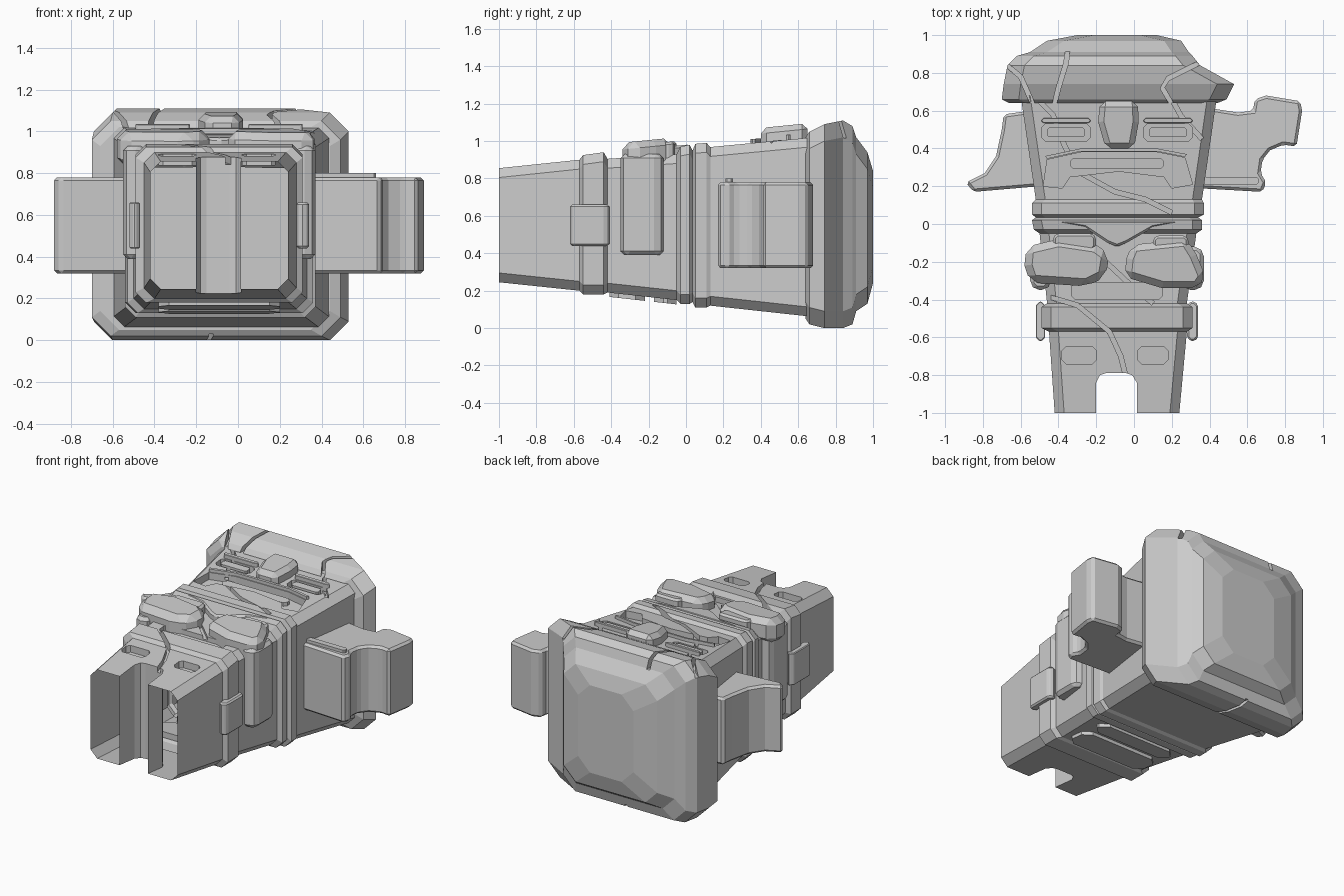
import bpy, bmesh
from mathutils import Vector

if "Cube" in bpy.data.objects:
    bpy.data.objects.remove(bpy.data.objects["Cube"])

stone = bpy.data.materials.new("grey_stone")
stone.use_nodes = True
stone.diffuse_color = (0.6, 0.6, 0.6, 1)
stone.node_tree.nodes["Principled BSDF"].inputs["Base Color"].default_value = (0.6, 0.6, 0.6, 1)


def top(y):
    return 0.955 + 0.1 * y


def under(y):
    return 0.133 - 0.112 * y


def flat(y):
    return 0.0


def hat_top(y):
    return 1.075


def apply_modifier(obj, mod):
    bpy.context.view_layer.objects.active = obj
    bpy.ops.object.modifier_apply(modifier=mod.name)


def finish(name, bm, bevel=0.0):
    bmesh.ops.recalc_face_normals(bm, faces=bm.faces)
    mesh = bpy.data.meshes.new(name)
    bm.to_mesh(mesh)
    bm.free()
    mesh.materials.append(stone)
    obj = bpy.data.objects.new(name, mesh)
    bpy.context.collection.objects.link(obj)
    if bevel:
        mod = obj.modifiers.new("chamfer", 'BEVEL')
        mod.width = bevel
        mod.segments = 1
        mod.limit_method = 'ANGLE'
        apply_modifier(obj, mod)
    return obj


def loft(name, sections, c):
    """Closed loft along y through chamfered rectangles (y, x0, x1, z0, z1)."""
    bm = bmesh.new()
    rings = []
    for y, a, b, lo, hi in sections:
        outline = [(a + c, lo), (b - c, lo), (b, lo + c), (b, hi - c),
                   (b - c, hi), (a + c, hi), (a, hi - c), (a, lo + c)]
        rings.append([bm.verts.new((x, y, z)) for x, z in outline])
    for r, s in zip(rings, rings[1:]):
        for i in range(8):
            j = (i + 1) % 8
            bm.faces.new((r[i], r[j], s[j], s[i]))
    bm.faces.new(rings[0])
    bm.faces.new(rings[-1])
    return finish(name, bm)


def prism(name, pts, lo, hi, base=top, bevel=0.0):
    """Extrude a plan outline upward, following the slope of a base surface."""
    bm = bmesh.new()
    a = [bm.verts.new((x, y, base(y) + lo)) for x, y in pts]
    b = [bm.verts.new((x, y, base(y) + hi)) for x, y in pts]
    bm.faces.new(a)
    bm.faces.new(b)
    for i in range(len(pts)):
        j = (i + 1) % len(pts)
        bm.faces.new((a[i], a[j], b[j], b[i]))
    return finish(name, bm, bevel)


def rect(x0, x1, y0, y1, c=0.02):
    return [(x0 + c, y0), (x1 - c, y0), (x1, y0 + c), (x1, y1 - c),
            (x1 - c, y1), (x0 + c, y1), (x0, y1 - c), (x0, y0 + c)]


def ribbon(path, w):
    """Outline of a tapering crack along a path."""
    p = [Vector(q) for q in path]
    left, right = [], []
    for i, q in enumerate(p):
        d = (p[min(i + 1, len(p) - 1)] - p[max(i - 1, 0)]).normalized()
        n = Vector((-d.y, d.x)) * w
        left.append(tuple(q + n))
        right.append(tuple(q - n))
    return left + right[::-1]


def cut(obj, pts, lo, hi, base=top):
    cutter = prism("cutter", pts, lo, hi, base)
    cutter.hide_render = True
    mod = obj.modifiers.new("cut", 'BOOLEAN')
    mod.operation = 'DIFFERENCE'
    mod.solver = 'EXACT'
    mod.object = cutter
    apply_modifier(obj, mod)
    bpy.data.objects.remove(cutter)


# Tapered body with belt and double waist band
body = loft("stone_body", [
    (-1.0, -.42, .24, .245, .855), (-.57, -.45, .28, .20, .90),
    (-.55, -.49, .31, .18, .925), (-.44, -.49, .31, .18, .94),
    (-.42, -.46, .28, .19, .905), (-.05, -.50, .33, .15, .93),
    (-.03, -.53, .36, .13, .97), (.02, -.54, .36, .13, .98),
    (.035, -.52, .34, .14, .95), (.05, -.54, .37, .11, .985),
    (.11, -.54, .37, .11, .99), (.13, -.52, .36, .12, .968),
    (.68, -.60, .44, .06, 1.02)], .05)

# Slot between the legs
cut(body, [(-.20, -1.1), (.015, -1.1), (.015, -.84), (-.01, -.80),
           (-.04, -.79), (-.15, -.79), (-.18, -.80), (-.20, -.84)], -2, 1, flat and top)

# Recesses: feet, loincloth, eyes
for x0, x1, y0, y1 in [(-.38, -.20, -.74, -.65), (.02, .18, -.74, -.65),
                       (-.33, .15, -.40, -.31), (-.49, -.23, .44, .53),
                       (.05, .31, .44, .53)]:
    cut(body, rect(x0, x1, y0, y1), -.045, .2)

# Downturned mouth
mouth = [(-.46, .34), (-.28, .38), (.12, .38), (.27, .35), (.31, .21), (.20, .19),
         (.16, .25), (-.08, .28), (-.34, .25), (-.38, .19), (-.48, .20)]
cut(body, mouth, -.05, .2)

# Cracks across the face and legs
for path in [
    [(-.55, .70), (-.43, .58), (-.37, .42), (-.30, .28), (-.10, .17), (.06, .13), (.20, .06)],
    [(-.47, -.38), (-.30, -.43), (-.13, -.57), (-.07, -.70), (-.04, -.82)],
    [(-.15, -.20), (0, -.34), (.10, -.42)],
    [(.20, .66), (.25, .57), (.36, .45)],
]:
    cut(body, ribbon(path, .012), -.035, .2)

# Open leg ends
bm = bmesh.new()
bm.from_mesh(body.data)
ends = [f for f in bm.faces if f.calc_center_median().y < -.999]
bmesh.ops.delete(bm, geom=ends, context='FACES')
bm.to_mesh(body.data)
bm.free()

# Heavy headdress with slanted left side and domed back
hat = loft("headdress", [
    (.64, -.66, .44, .05, 1.02), (.66, -.70, .49, .02, 1.05),
    (.74, -.69, .53, .0, 1.09), (.84, -.67, .35, .0, 1.11),
    (.89, -.62, .31, .02, 1.08), (.91, -.55, .29, .09, 1.02),
    (.97, -.46, .25, .13, .94), (1.0, -.30, .12, .24, .84)], .09)
for path in [[(-.34, 1.0), (-.36, .85), (-.40, .72), (-.43, .60)],
             [(-.72, .88), (-.60, .78), (-.52, .60)],
             [(.36, .86), (.18, .77), (.15, .72), (.22, .60)]]:
    cut(hat, ribbon(path, .012), -.06, .3, hat_top)
# Splits in the underside of the headdress
cut(hat, ribbon([(-.12, .6), (-.14, .74), (-.18, .95)], .01), -.1, .03, flat)

# Broken arms
prism("left_arm", [(.36, .62), (.55, .59), (.63, .60), (.64, .66), (.70, .68),
                   (.88, .65), (.89, .60), (.86, .41), (.79, .42), (.72, .39),
                   (.68, .34), (.67, .27), (.70, .22), (.68, .17), (.33, .19)],
      .32, .78, flat, .015)
prism("right_arm", [(-.55, .60), (-.69, .58), (-.70, .50), (-.73, .36), (-.79, .27),
                    (-.89, .22), (-.85, .17), (-.50, .20)], .32, .78, flat, .015)
prism("left_arm_trim", rect(.36, .66, .21, .25, .01), .77, .80, flat)

# Nose, brows and raised eye blocks
prism("nose", [(-.15, .40), (0, .40), (.025, .54), (.02, .65), (-.18, .65), (-.19, .54)],
      -.05, .075, top, .03)
for side, x in (("right", -.36), ("left", .18)):
    prism(side + "_eye", rect(x - .10, x + .10, .46, .51, .01), -.06, .0)
    prism(side + "_eyelid", rect(x - .13, x + .13, .535, .56, .01), -.03, .025, top, .008)

# Lip rim around the mouth
prism("upper_lip", [(-.47, .36), (-.28, .40), (.12, .40), (.28, .37), (.27, .355),
                    (.12, .385), (-.28, .385), (-.46, .345)], -.02, .02)
prism("tongue", rect(-.34, .16, .29, .35), -.06, -.025)

# Pointed collar
prism("collar", [(-.50, .02), (.33, .02), (.10, -.02), (-.04, -.10), (-.09, -.12),
                 (-.14, -.10), (-.26, -.02)], -.06, .025, top, .012)

# Hands folded over the belly, with thumbs and forearms down the sides
prism("right_hand", [(-.57, -.12), (-.40, -.08), (-.20, -.11), (-.13, -.16), (-.15, -.28),
                     (-.25, -.33), (-.55, -.31), (-.58, -.22)], -.10, .07, top, .04)
prism("left_hand", [(-.01, -.11), (.28, -.08), (.33, -.16), (.38, -.28), (.34, -.34),
                    (.15, -.34), (-.05, -.28), (-.04, -.18)], -.10, .07, top, .04)
prism("right_thumb", rect(-.43, -.20, -.14, -.05), -.05, .05, top, .02)
prism("left_thumb", rect(.10, .29, -.14, -.06), -.05, .05, top, .02)
for side, x0, x1 in (("right", -.55, -.44), ("left", .25, .37)):
    prism(side + "_forearm", rect(x0, x1, -.35, -.12, .03), .39, .93, flat, .03)
    prism(side + "_belt_knob", rect(x0 + .03, x1 - .03, -.62, -.41, .02), .44, .66, flat, .02)

# Raised panels on the underside
prism("back_panel_upper", rect(-.38, .20, -.17, -.05, .05), -.012, .05, under)
prism("back_panel_lower", rect(-.38, .20, -.41, -.22, .05), -.012, .05, under)
